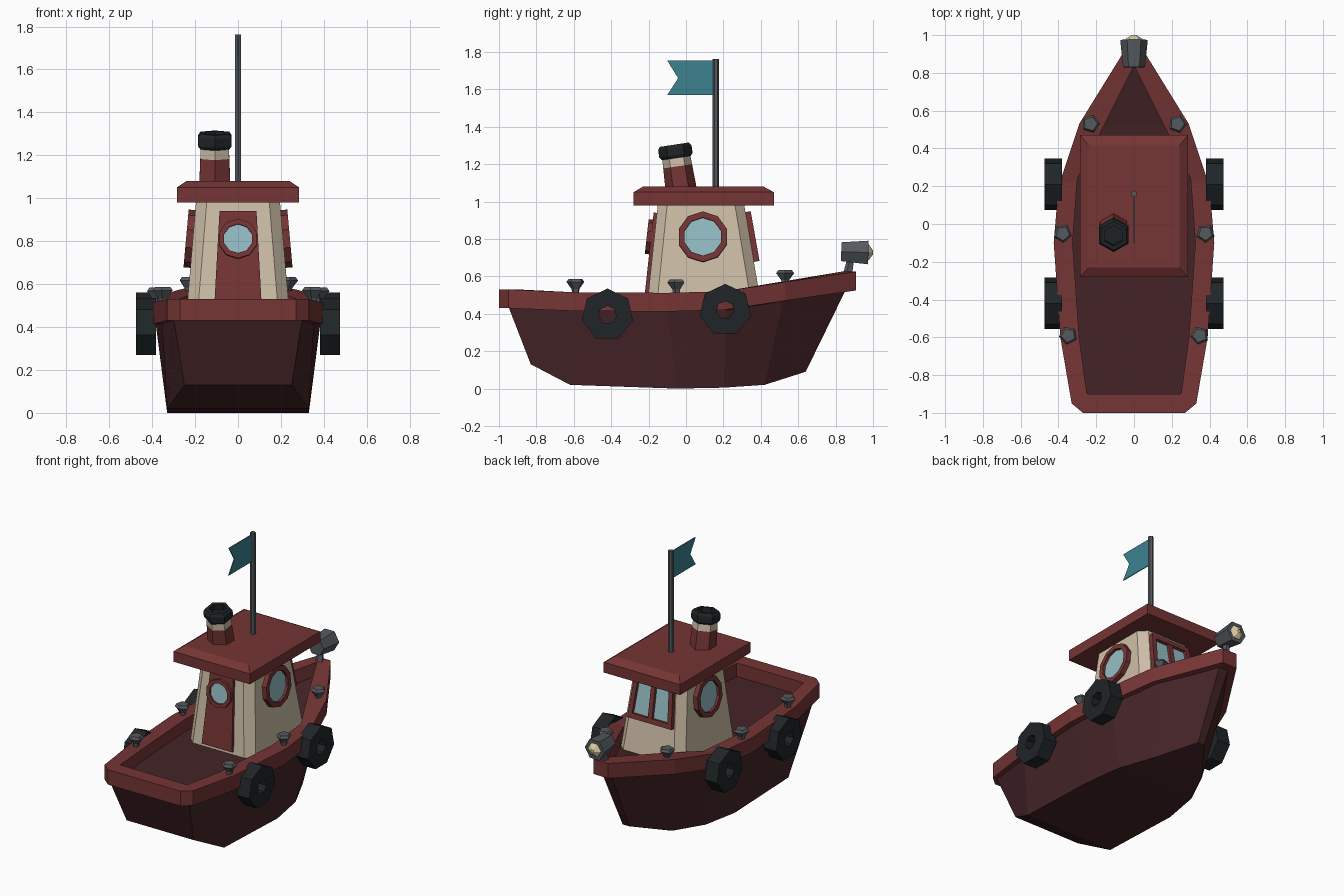
import bpy, bmesh
from math import sin, cos, pi
from mathutils import Vector

if "Cube" in bpy.data.objects:
    bpy.data.objects.remove(bpy.data.objects["Cube"])


def material(name, rgb):
    m = bpy.data.materials.new(name)
    m.diffuse_color = (*rgb, 1)
    m.use_nodes = True
    m.node_tree.nodes["Principled BSDF"].inputs["Base Color"].default_value = m.diffuse_color
    return m


RED = material("red_paint", (0.18, 0.035, 0.035))
HULL = material("maroon", (0.058, 0.017, 0.02))
CREAM = material("cream", (0.62, 0.52, 0.39))
BLACK = material("rubber", (0.014, 0.018, 0.02))
METAL = material("metal", (0.09, 0.1, 0.11))
GLASS = material("glass", (0.3, 0.52, 0.56))
TEAL = material("teal", (0.045, 0.22, 0.28))
LAMP = material("lamp", (0.75, 0.62, 0.4))


def loft(name, rings, mat, loop=False):
    """Skin closed rings of points; cap the ends, or join last to first."""
    bm = bmesh.new()
    vs = [[bm.verts.new(p) for p in r] for r in rings]
    n = len(vs[0])
    pairs = list(zip(vs, vs[1:])) + ([(vs[-1], vs[0])] if loop else [])
    for a, b in pairs:
        for i in range(n):
            j = (i + 1) % n
            bm.faces.new((a[i], a[j], b[j], b[i]))
    if not loop:
        bm.faces.new(vs[0])
        bm.faces.new(vs[-1])
    bmesh.ops.recalc_face_normals(bm, faces=bm.faces)
    me = bpy.data.meshes.new(name)
    bm.to_mesh(me)
    bm.free()
    me.materials.append(mat)
    ob = bpy.data.objects.new(name, me)
    bpy.context.collection.objects.link(ob)
    return ob


def ngon(n, r, phase=pi / 2):
    return [(r * cos(phase + 2 * pi * i / n), r * sin(phase + 2 * pi * i / n)) for i in range(n)]


def place(poly, h, centre, axis):
    """Put a 2D outline on a plane facing axis, h in front of centre."""
    q = Vector(axis).to_track_quat('Z', 'Y')
    return [Vector(centre) + q @ Vector((x, y, h)) for x, y in poly]


def frame(name, outer, inner, h0, h1, centre, axis, mat):
    """Ring with a rectangular section between two outlines."""
    loops = [place(p, h, centre, axis) for p, h in
             ((outer, h0), (outer, h1), (inner, h1), (inner, h0))]
    return loft(name, loops, mat, True)


def slab(name, poly, h0, h1, centre, axis, mat):
    return loft(name, [place(poly, h0, centre, axis), place(poly, h1, centre, axis)], mat)


def turned(name, profile, n, centre, axis, mat, phase=pi / 2):
    """Faceted solid from (radius, height) pairs."""
    return loft(name, [place(ngon(n, r, phase), h, centre, axis) for r, h in profile], mat)


def rect(x0, x1, y0, y1, z, c=0):
    if not c:
        return [(x0, y0, z), (x1, y0, z), (x1, y1, z), (x0, y1, z)]
    return [(x0 + c, y0, z), (x1 - c, y0, z), (x1, y0 + c, z), (x1, y1 - c, z),
            (x1 - c, y1, z), (x0 + c, y1, z), (x0, y1 - c, z), (x0, y0 + c, z)]


# Hull with deck: (deck half width, y, z, bottom half width, y, z)
stations = [(.30, -.95, .44, .25, -.83, .13), (.355, -.62, .435, .33, -.62, .02),
            (.385, -.1, .43, .33, -.05, 0), (.365, .22, .435, .29, .2, .005),
            (.26, .52, .475, .19, .42, .02), (.035, .86, .54, .025, .64, .09)]
loft("hull", [[(-a, b, c), (-d, e, f), (d, e, f), (a, b, c)]
              for a, b, c, d, e, f in stations], HULL)

# Gunwale: (outer half width, outer y, top z, inner half width, inner y)
rim = [(.27, -1, .53, .24, -.9), (.33, -.95, .53, .25, -.895), (.39, -.6, .515, .29, -.6),
       (.425, -.1, .512, .325, -.1), (.40, .2, .52, .30, .24), (.29, .53, .57, .17, .5),
       (.055, .91, .625, .004, .83)]
rim = rim + [(-a, b, c, -d, e) for a, b, c, d, e in reversed(rim)]
loft("gunwale", [[(a, b, c - .1), (a, b, c), (d, e, c), (d, e, c - .1)]
                 for a, b, c, d, e in rim], RED, True)

# Cabin and roof
loft("cabin", [rect(-.243, .243, -.21, .405, .43, .052),
               rect(-.195, .195, -.15, .31, .99, .05)], CREAM)
loft("roof", [rect(-.285, .285, -.28, .47, .98), rect(-.285, .285, -.28, .47, 1.05),
              rect(-.24, .24, -.23, .415, 1.08)], RED)


# Portholes
def porthole(name, centre, axis, r, hole, h, n):
    frame(name + "_rim", ngon(n, r), ngon(n, hole), -.02, h, centre, axis, RED)
    slab(name + "_glass", ngon(n, hole + .005), -.02, h * .45, centre, axis, GLASS)


for side, s in (("right", 1), ("left", -1)):
    porthole(side + "_porthole", (s * .21, .09, .81), (s, 0, .09), .135, .102, .032, 10)

# Door with its porthole
front = (0, -1, .11)
slab("door", [(-.113, -.36), (.113, -.36), (.086, .13), (-.086, .13)],
     -.02, .018, (0, -.169, .81), front, RED)
porthole("door_porthole", (0, -.185, .81), front, .093, .068, .025, 10)

# Bow-side window with two panes
back, at = (0, 1, .178), (0, .338, .81)
frame("window_frame", [(-.165, -.135), (.165, -.135), (.145, .135), (-.145, .135)],
      [(-.132, -.102), (.132, -.102), (.116, .102), (-.116, .102)], -.02, .032, at, back, RED)
slab("window_glass", [(-.137, -.107), (.137, -.107), (.121, .107), (-.121, .107)],
     -.02, .012, at, back, GLASS)
slab("window_bar", [(-.016, -.11), (.016, -.11), (.016, .11), (-.016, .11)],
     -.02, .03, at, back, RED)

# Funnel, leaning aft
base, lean = (-.108, -.024, 1.05), (0, -.15, 1)
turned("funnel", [(.084, 0), (.078, .14)], 6, base, lean, RED)
turned("funnel_band", [(.078, .14), (.075, .20)], 6, base, lean, CREAM)
loft("funnel_cap", [place(ngon(6, r), h, base, lean) for r, h in
                    ((.078, .185), (.09, .2), (.09, .24), (.078, .257), (.055, .257), (.055, .215))],
     BLACK)

# Mast and swallowtail flag
turned("mast", [(.017, 1.05), (.017, 1.762)], 6, (0, .16, 0), (0, 0, 1), METAL)
tail = [(.155, 1.57), (-.1, 1.57), (-.042, 1.66), (-.1, 1.753), (.155, 1.753)]
loft("flag", [[(x, y, z) for y, z in tail] for x in (-.003, .003)], TEAL)

# Searchlight on the bow
turned("searchlight_stand", [(.028, 0), (.02, .11)], 5, (0, .862, .59), (0, .2, 1), METAL)
turned("searchlight", [(.058, 0), (.073, .145)], 6, (0, .83, .732), (0, 1, -.03), METAL, 0)
turned("searchlight_lens", [(.052, .14), (.045, .15), (.012, .17)], 6,
       (0, .83, .732), (0, 1, -.03), LAMP, 0)

# Bollards and tyre fenders on both sides
for side, s in (("right", 1), ("left", -1)):
    for i, (x, y, z) in enumerate([(.23, .53, .555), (.378, -.05, .505), (.348, -.59, .508)]):
        turned(f"{side}_bollard_{i}", [(.018, -.01), (.022, .025), (.05, .062), (.038, .078)],
               5, (s * x, y, z), (0, 0, 1), METAL, s * .6 + i)
    for i, (y, z) in enumerate([(-.42, .395), (.21, .42)]):
        c, ax = (s * .428, y, z), (s, 0, 0)
        frame(f"{side}_tyre_{i}", ngon(7, .14), ngon(7, .048), -.047, .047, c, ax, BLACK)
